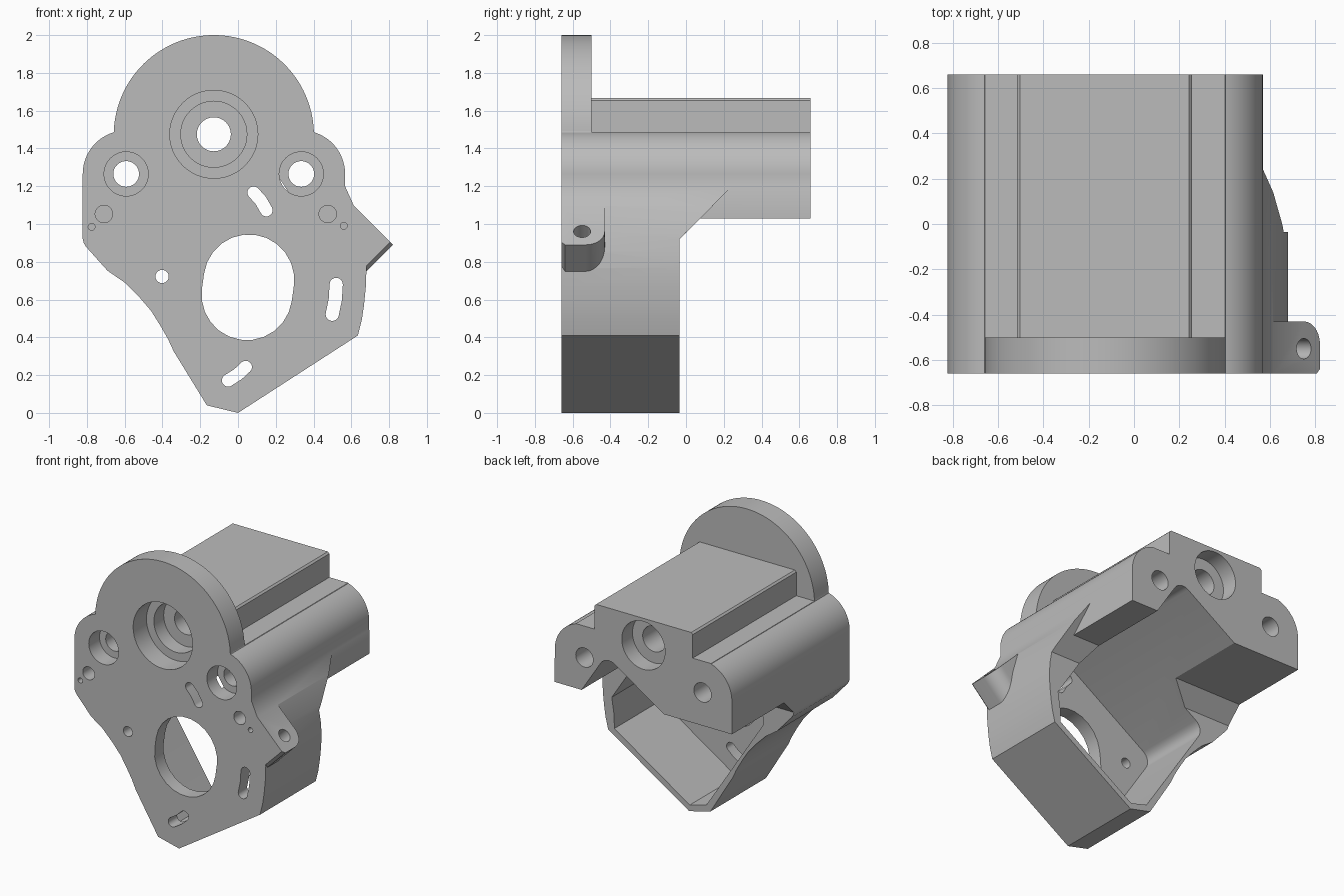
import bpy, bmesh
from math import sin, cos, radians, hypot
from mathutils import Vector

cube = bpy.data.objects.get("Cube")
if cube:
    bpy.data.objects.remove(cube, do_unlink=True)

grey = bpy.data.materials.new("plain grey")
grey.use_nodes = True
grey.diffuse_color = (0.5, 0.5, 0.5, 1)
grey.node_tree.nodes["Principled BSDF"].inputs["Base Color"].default_value = (0.5, 0.5, 0.5, 1)

FRONT, BACK = -0.66, 0.66
R2 = 0.5 ** 0.5


def along_y(a, b, d):
    return (a, d, b)


def along_x(a, b, d):
    return (d, a, b)


def lug_frame(a, b, d):
    # a runs inward from the lug tip, d runs down from its sloping top
    return (0.82 - (a + d) * R2, b, 0.89 + (a - d) * R2)


def arc(cx, cz, r, start, end, n=24):
    angles = [radians(start + (end - start) * i / n) for i in range(n + 1)]
    return [(cx + r * cos(t), cz + r * sin(t)) for t in angles]


def prism(name, points, lo, hi, place=along_y):
    bm = bmesh.new()
    rings = [[bm.verts.new(place(a, b, d)) for a, b in points] for d in (lo, hi)]
    n = len(points)
    bm.faces.new(rings[0])
    bm.faces.new(rings[1])
    for i in range(n):
        j = (i + 1) % n
        bm.faces.new((rings[0][i], rings[0][j], rings[1][j], rings[1][i]))
    bmesh.ops.recalc_face_normals(bm, faces=bm.faces[:])
    mesh = bpy.data.meshes.new(name)
    bm.to_mesh(mesh)
    bm.free()
    mesh.materials.append(grey)
    ob = bpy.data.objects.new(name, mesh)
    bpy.context.collection.objects.link(ob)
    return ob


def combine(target, tool, operation="DIFFERENCE"):
    tool.hide_render = True
    mod = target.modifiers.new("combine", "BOOLEAN")
    mod.operation = operation
    mod.solver = "EXACT"
    mod.object = tool
    bpy.ops.object.select_all(action="DESELECT")
    bpy.context.view_layer.objects.active = target
    target.select_set(True)
    bpy.ops.object.modifier_apply(modifier=mod.name)
    bpy.data.objects.remove(tool, do_unlink=True)


def bore(x, z, r, lo, hi):
    circle = arc(x, z, r, 0, 360, 48)[:-1]
    combine(body, prism("bore_cutter", circle, lo, hi))


def slot(path, r):
    # rounded slot following a short path: one side out, the other back
    left, right = [], []
    for i, p in enumerate(path):
        p, q = Vector(p), Vector(path[max(i - 1, 0)])
        s = Vector(path[min(i + 1, len(path) - 1)])
        t = (s - q).normalized()
        heads = range(-90, 91, 15) if i in (0, len(path) - 1) else ()
        side = Vector((-t.y, t.x)) * r
        if i == 0:
            cap0 = [p - t * r * cos(radians(h)) - side * sin(radians(h)) for h in heads]
        elif i == len(path) - 1:
            cap1 = [p + t * r * cos(radians(h)) + side * sin(radians(h)) for h in heads]
        else:
            left.append(p + side)
            right.append(p - side)
    points = [tuple(v) for v in cap0 + right + cap1 + left[::-1]]
    combine(body, prism("slot_cutter", points, -0.8, -0.5))


# Body: full front outline pushed through the whole depth
outline = [(0, 0), (0.635, 0.41), (0.655, 0.49), (0.667, 0.57), (0.677, 0.67), (0.68, 0.767),
           (0.673, 0.85), (0.655, 0.95), (0.614, 1.095), (0.567, 1.2)]
outline += arc(0.337, 1.265, 0.23, 0, 73)
outline += arc(-0.128, 1.47, 0.53, 2, 178, 64)
outline += arc(-0.592, 1.265, 0.23, 107, 180)
outline += [(-0.822, 0.92), (-0.817, 0.9), (-0.805, 0.88), (-0.69, 0.752), (-0.6, 0.69),
            (-0.52, 0.61), (-0.46, 0.54), (-0.41, 0.46), (-0.37, 0.39), (-0.34, 0.325),
            (-0.165, 0.04)]
body = prism("gearbox_body", outline, FRONT, BACK)

# Trim behind the round flange to leave the flat-topped block and shoulders
combine(body, prism("flange_cutter", [
    (-1, 1.488), (-0.515, 1.488), (-0.515, 1.655), (-0.503, 1.667), (0.243, 1.667),
    (0.255, 1.655), (0.255, 1.488), (1, 1.488), (1, 2.2), (-1, 2.2)], -0.5, 1))

# Short motor housing with a sloped blend up to the block
combine(body, prism("housing_cutter", [
    (-0.035, -0.1), (1, -0.1), (1, 1.03), (0.075, 1.03), (-0.035, 0.92)], -1, 1, along_x))
combine(body, prism("ramp_cutter", [
    (-0.035, 0.8), (1, 0.8), (1, 1.25), (0.295, 1.25), (-0.035, 0.92)], 0.568, 1, along_x))

# Side lug with a rounded corner
lug = [(0.34, FRONT), (0.02, FRONT), (0, -0.64)]
lug += arc(0.1, -0.53, 0.1, 180, 90, 12) + [(0.34, -0.43)]
combine(body, prism("side_lug", lug, 0, 0.205, lug_frame), "UNION")
lug_hole = arc(0.1, -0.55, 0.045, 0, 360, 32)[:-1]
combine(body, prism("lug_hole_cutter", lug_hole, -0.1, 0.19, lug_frame))

# Tilted motor cavity, open at the back
U, V = Vector((0.839, 0.545)), Vector((-0.545, 0.839))
cavity = [(-0.07, 0.14), (0.02, 0.04), (0.725, 0.04), (0.78, 0.12), (0.86, 0.21)]
cavity += arc(0.78, 0.94, 0.08, 0, 90, 8) + arc(0.01, 0.94, 0.08, 90, 180, 8)
cavity = [tuple(U * u + V * v) for u, v in cavity]
combine(body, prism("cavity_cutter", cavity, -0.56, 1))

# Main stepped bearing bore
for r, lo, hi in ((0.233, -0.8, -0.51), (0.175, -0.6, -0.4), (0.09, -0.5, 0.6), (0.17, 0.54, 0.8)):
    bore(-0.128, 1.475, r, lo, hi)

# Counterbored bolt holes, blind dowel holes and tiny pin holes
for x in (-0.592, 0.335):
    bore(x, 1.265, 0.117, -0.8, -0.54)
    bore(x, 1.265, 0.068, -0.6, 0.8)
for x, z, r in ((-0.71, 1.053, 0.046), (0.475, 1.053, 0.046),
                (-0.775, 0.985, 0.018), (0.56, 0.99, 0.018)):
    bore(x, z, r, -0.8, -0.52)
bore(-0.402, 0.722, 0.035, -0.8, -0.5)

# Motor opening and adjustment slots
slot([(0.047, 0.625), (0.058, 0.705)], 0.24)
slot([(0.083, 1.166), (0.12, 1.125), (0.15, 1.073)], 0.033)
slot([(0.52, 0.68), (0.515, 0.6), (0.499, 0.522)], 0.035)
slot([(-0.052, 0.172), (0, 0.205), (0.041, 0.243)], 0.033)

# Smooth curved walls, sharp machined edges
bpy.context.view_layer.objects.active = body
body.select_set(True)
bpy.ops.object.shade_smooth_by_angle(angle=radians(25))
